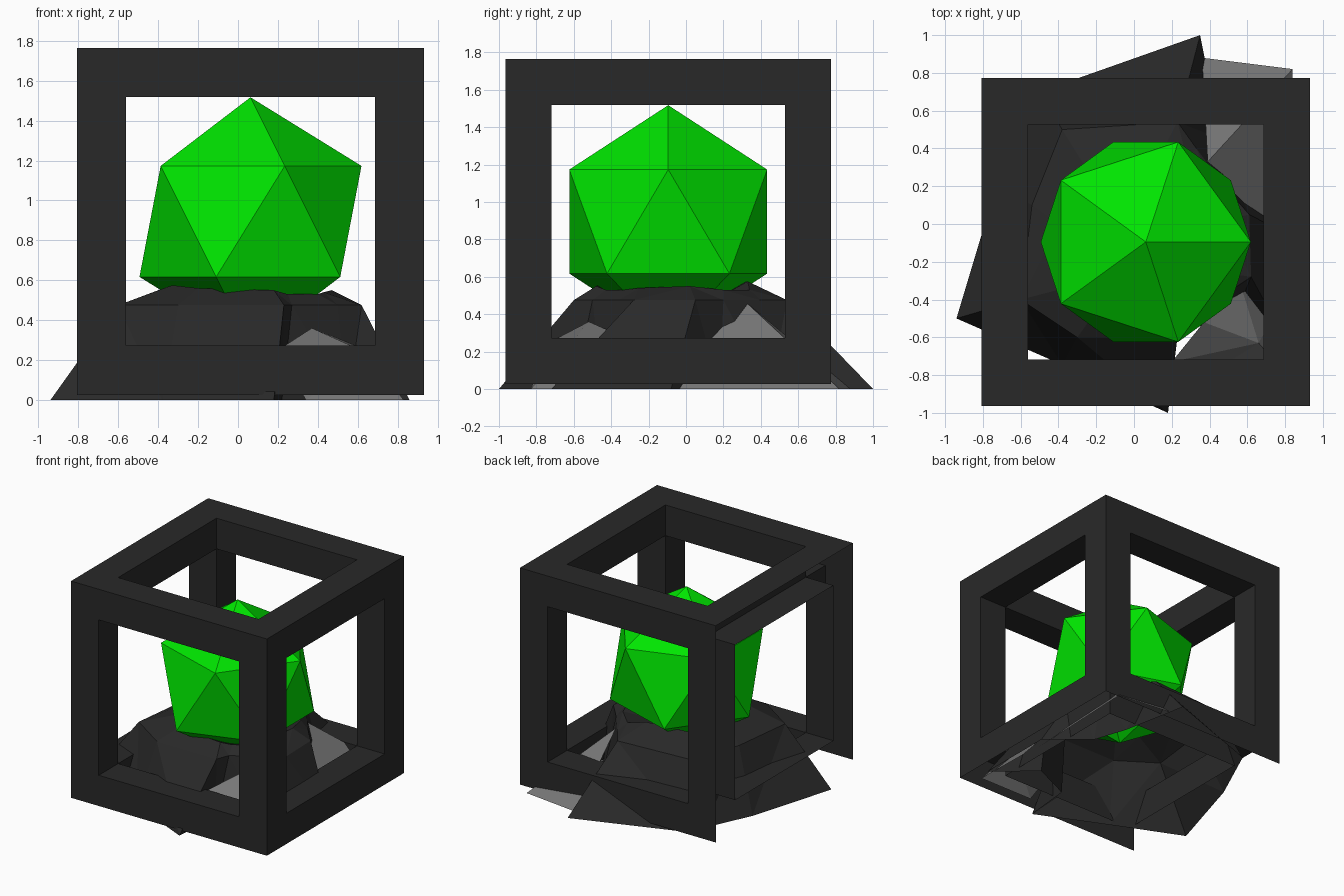
import bpy, bmesh, math
from mathutils import Vector

if "Cube" in bpy.data.objects:
    bpy.data.objects.remove(bpy.data.objects["Cube"])

CENTRE = Vector((0.0625, -0.095, 0.895))


def material(name, colour):
    m = bpy.data.materials.new(name)
    m.diffuse_color = (*colour, 1)
    m.use_nodes = True
    m.node_tree.nodes["Principled BSDF"].inputs["Base Color"].default_value = m.diffuse_color
    return m


DARK = material("charcoal", (0.022, 0.022, 0.022))
GREY = material("stone grey", (0.18, 0.18, 0.18))
GREEN = material("bright green", (0.0, 0.78, 0.0))


def add_object(name, bm, mat):
    me = bpy.data.meshes.new(name)
    bm.to_mesh(me)
    bm.free()
    me.materials.append(mat)
    ob = bpy.data.objects.new(name, me)
    bpy.context.collection.objects.link(ob)
    return ob


def from_faces(name, verts, faces, mat):
    bm = bmesh.new()
    vs = [bm.verts.new(v) for v in verts]
    for f in faces:
        bm.faces.new([vs[i] for i in f])
    bmesh.ops.triangulate(bm, faces=bm.faces)
    return add_object(name, bm, mat)


# Cube frame: plates with windows and window walls; left and bottom plates are open
def cube_frame(half, inner):
    bm = bmesh.new()
    for axis in range(3):
        u, v = (axis + 1) % 3, (axis + 2) % 3
        for side in (-1, 1):
            def ring(size, depth):
                pts = []
                for a, b in ((-1, -1), (1, -1), (1, 1), (-1, 1)):
                    p = Vector((0, 0, 0))
                    p[axis], p[u], p[v] = side * depth, a * size, b * size
                    pts.append(bm.verts.new(p + CENTRE))
                return pts
            outer, window, deep = ring(half, half), ring(inner, half), ring(inner, inner)
            strips = [(outer, window), (window, deep)]
            if side < 0 and axis in (0, 2):
                strips.pop(0)
            for a, b in strips:
                for i in range(4):
                    j = (i + 1) % 4
                    f = [a[i], a[j], b[j], b[i]]
                    bm.faces.new(f if side > 0 else f[::-1])
    bmesh.ops.remove_doubles(bm, verts=bm.verts, dist=0.0005)
    bmesh.ops.delete(bm, geom=[v for v in bm.verts if not v.link_faces], context='VERTS')
    add_object("cube_frame", bm, DARK)


cube_frame(0.869, 0.623)

# Green crystal: icosahedron standing on a point
R = 0.622
ring_r, ring_z = R * 2 / math.sqrt(5), R / math.sqrt(5)
pts = [CENTRE + Vector((0, 0, R)), CENTRE - Vector((0, 0, R))]
for k in range(5):
    for step, z in ((0, ring_z), (36, -ring_z)):
        a = math.radians(72 * k + step)
        pts.append(CENTRE + Vector((ring_r * math.cos(a), ring_r * math.sin(a), z)))
faces = []
for k in range(5):
    u0, l0 = 2 + 2 * k, 3 + 2 * k
    u1, l1 = 2 + 2 * ((k + 1) % 5), 3 + 2 * ((k + 1) % 5)
    faces += [(0, u0, u1), (u0, l0, u1), (u1, l0, l1), (1, l1, l0)]
from_faces("crystal", pts, faces, GREEN)

# Dark rock nest: open shell, columns of base xy, shoulder xy, rim xyz
columns = [
    (-.94, -.50, -.60, -.40, -.33, -.33, .575),
    (-.38, -.745, -.30, -.60, -.20, -.46, .56),
    (.18, -1.0, .23, -.60, .18, -.48, .55),
    (.22, -.60, .27, -.50, .25, -.43, .53),
    (.55, -.45, .50, -.36, .40, -.33, .53),
    (.86, -.72, .62, -.28, .43, -.25, .54),
    (.86, -.08, .61, .05, .47, .02, .55),
    (.55, .18, .48, .20, .42, .20, .53),
    (.46, .45, .33, .40, .28, .34, .53),
    (.35, 1.0, .23, .54, .12, .33, .575),
    (-.50, .70, -.38, .50, -.25, .29, .575),
    (-.73, .20, -.54, .10, -.40, .00, .55),
]
verts = []
for bx, by, sx, sy, rx, ry, rz in columns:
    inner = CENTRE + 0.5 * (Vector((rx, ry, 0)) - CENTRE)
    verts += [(bx, by, 0), (sx, sy, .475), (rx, ry, rz), (inner.x, inner.y, .46)]
faces = []
for i in range(len(columns)):
    a, b = 4 * i, 4 * ((i + 1) % len(columns))
    for r in range(3):
        faces.append((a + r, b + r, b + r + 1, a + r + 1))
from_faces("rock_nest", verts, faces, DARK)

# Grey boulder in the back right gap
from_faces("back_boulder",
           [(.39, .33, .455), (.36, .88, 0), (.84, .82, 0), (.80, -.20, 0)],
           [(0, 2, 1), (0, 3, 2)], GREY)

# Grey boulder in the front right gap
from_faces("front_boulder",
           [(.37, -.52, .36), (.57, -.34, .28), (.66, -.63, .23),
            (.20, -.73, .25), (.34, -.83, 0), (.83, -.83, 0), (.82, -.35, 0)],
           [(0, 2, 1), (0, 3, 2), (3, 4, 2), (4, 5, 2), (2, 5, 6), (2, 6, 1)], GREY)
